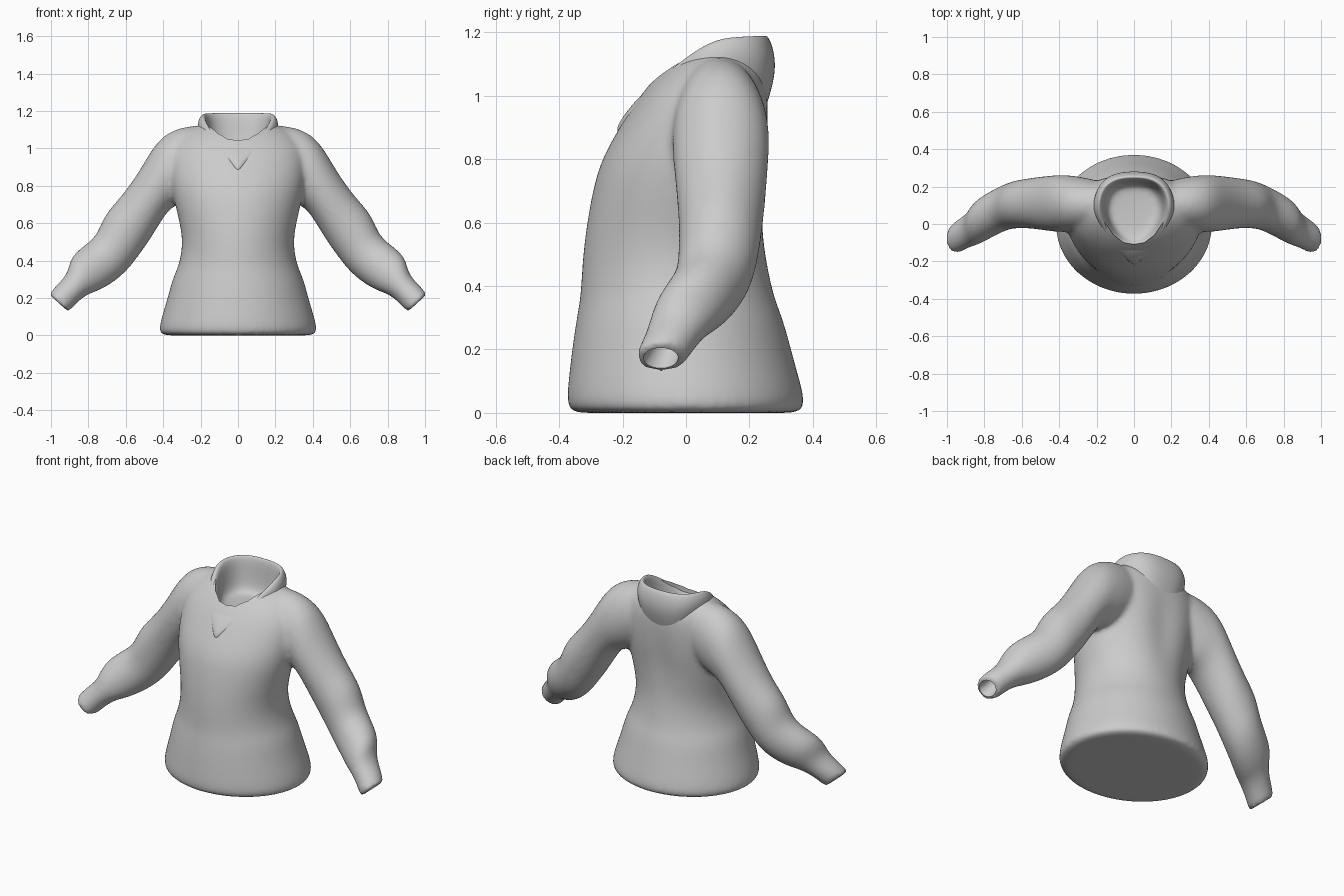
import bpy, bmesh
from math import cos, sin, pi, exp
from mathutils import Vector

cube = bpy.data.objects.get("Cube")
if cube:
    bpy.data.objects.remove(cube)

SEG = 24
ANGLES = [2 * pi * i / SEG for i in range(SEG)]

wool = bpy.data.materials.new("grey wool")
wool.use_nodes = True
wool.diffuse_color = (0.6, 0.6, 0.6, 1)
wool.node_tree.nodes["Principled BSDF"].inputs["Base Color"].default_value = wool.diffuse_color


def loft(bm, rings, cap_start=True, cap_end=True):
    """Bridge closed rings of points, optionally capping the ends."""
    loops = [[bm.verts.new(p) for p in ring] for ring in rings]
    for a, b in zip(loops, loops[1:]):
        for i in range(len(a)):
            j = (i + 1) % len(a)
            bm.faces.new((a[i], a[j], b[j], b[i]))
    if cap_start:
        bm.faces.new(loops[0])
    if cap_end:
        bm.faces.new(loops[-1])


def finish(bm, name):
    bmesh.ops.recalc_face_normals(bm, faces=bm.faces[:])
    mesh = bpy.data.meshes.new(name)
    bm.to_mesh(mesh)
    bm.free()
    mesh.materials.append(wool)
    obj = bpy.data.objects.new(name, mesh)
    bpy.context.collection.objects.link(obj)
    return obj


def modifier(obj, kind, **settings):
    mod = obj.modifiers.new(kind.title(), kind)
    for key, value in settings.items():
        setattr(mod, key, value)


def apply_all(obj):
    bpy.ops.object.select_all(action='DESELECT')
    obj.select_set(True)
    bpy.context.view_layer.objects.active = obj
    for mod in list(obj.modifiers):
        bpy.ops.object.modifier_apply(modifier=mod.name)
    bpy.ops.object.shade_smooth_by_angle(angle=0.8)


# Torso sections: height, half width, front y, back y
TORSO = [(0, .36, -.32, .32), (0, .413, -.365, .365), (.03, .43, -.382, .382),
         (.12, .405, -.372, .357), (.2, .38, -.363, .335), (.3, .355, -.348, .308),
         (.36, .325, -.336, .282), (.45, .302, -.331, .263), (.55, .302, -.323, .25),
         (.7, .34, -.298, .258), (.8, .36, -.27, .27), (.9, .37, -.212, .273),
         (1.0, .365, -.148, .268), (1.07, .31, -.088, .255), (1.12, .24, -.025, .22),
         (1.14, .14, .02, .17)]


def torso_ring(z, width, front, back):
    mid, depth = (front + back) / 2, (back - front) / 2
    ring = []
    for a in ANGLES:
        x, y = width * cos(a), mid + depth * sin(a)
        if sin(a) > 0:   # shallow furrow down the spine
            y -= .03 * exp(-(x / .07) ** 2 - ((z - .78) / .2) ** 2)
        ring.append(Vector((x, y, z)))
    return ring


# Sleeve sections: upper x, z, lower x, z, middle y, y radius
SLEEVE = [(.10, 1.125, .10, .82, .10, .11), (.24, 1.125, .20, .76, .105, .135),
          (.34, 1.105, .28, .71, .108, .15), (.435, 1.045, .335, .695, .11, .155),
          (.525, .88, .385, .655, .11, .15), (.625, .74, .46, .525, .112, .136),
          (.715, .65, .53, .425, .106, .13), (.752, .535, .598, .337, .095, .122),
          (.822, .482, .68, .272, .06, .12), (.9, .418, .75, .235, .015, .118),
          (.908, .33, .81, .218, -.02, .098), (.97, .27, .862, .172, -.052, .086),
          (1.002, .232, .895, .136, -.074, .083), (1.01, .218, .908, .126, -.08, .079)]


def sleeve_ring(section, side, scale=1.0, shift=0.0):
    ux, uz, lx, lz, y, ry = section
    mid = Vector(((ux + lx) / 2 + shift * .55, y - shift * .35, (uz + lz) / 2 - shift * .75))
    up = Vector((ux - lx, 0, uz - lz)) * scale / 2
    ring = [mid + up * cos(a) + Vector((0, ry * scale * sin(a), 0)) for a in ANGLES]
    return [Vector((side * p.x, p.y, p.z)) for p in ring]


# Knitted body: torso and both sleeves blended into one skin
bm = bmesh.new()
loft(bm, [torso_ring(*s) for s in TORSO])
for side in (1, -1):
    loft(bm, [sleeve_ring(s, side) for s in SLEEVE] + [sleeve_ring(SLEEVE[-1], side, .85)])
body = finish(bm, "sweater_body")
modifier(body, 'SUBSURF', levels=2)
modifier(body, 'REMESH', mode='VOXEL', voxel_size=.013)
modifier(body, 'SMOOTH', factor=.5, iterations=10)

# Collar half outlines, from the back round the side to the front point
LOW = [(0, .25, .95), (.1, .25, .975), (.18, .21, 1.06), (.225, .12, 1.11),
       (.21, .02, 1.105), (.11, -.12, 1.0), (.03, -.195, .905), (0, -.225, .87)]
MID = [(0, .297, 1.09), (.11, .285, 1.10), (.19, .228, 1.13), (.222, .12, 1.16),
       (.2, .025, 1.14), (.105, -.13, 1.015), (.028, -.205, .925), (0, -.23, .9)]
RIM = [(0, .26, 1.205), (.1, .253, 1.205), (.175, .2, 1.2), (.198, .1, 1.193),
       (.177, .015, 1.14), (.12, -.07, 1.065), (.06, -.115, 1.035), (0, -.125, 1.03)]


def whole(half):
    return [Vector(p) for p in half] + [Vector((-x, y, z)) for x, y, z in half[-2:0:-1]]


def inset(ring, scale, drop=0.0, z=None):
    return [Vector((p.x * scale, .08 + (p.y - .08) * scale, p.z - drop if z is None else z))
            for p in ring]


rim = whole(RIM)
bm = bmesh.new()
loft(bm, [whole(LOW), whole(MID), rim, inset(rim, .86, .025),
          inset(rim, .8, z=.99), inset(rim, .5, z=.975)], cap_start=False)
collar = finish(bm, "collar")
modifier(collar, 'SUBSURF', levels=3)
apply_all(collar)

# Cutter for the neck and the two cuff openings
bm = bmesh.new()
loft(bm, [inset(rim, .92, z=.95), inset(rim, .92, z=1.4)])
for side in (1, -1):
    loft(bm, [sleeve_ring(SLEEVE[-1], side, .55, -.09), sleeve_ring(SLEEVE[-1], side, .75, .03)])
cutter = finish(bm, "opening_cutter")
cutter.hide_render = True
modifier(body, 'BOOLEAN', object=cutter, operation='DIFFERENCE', solver='EXACT')
apply_all(body)
bpy.data.objects.remove(cutter)
